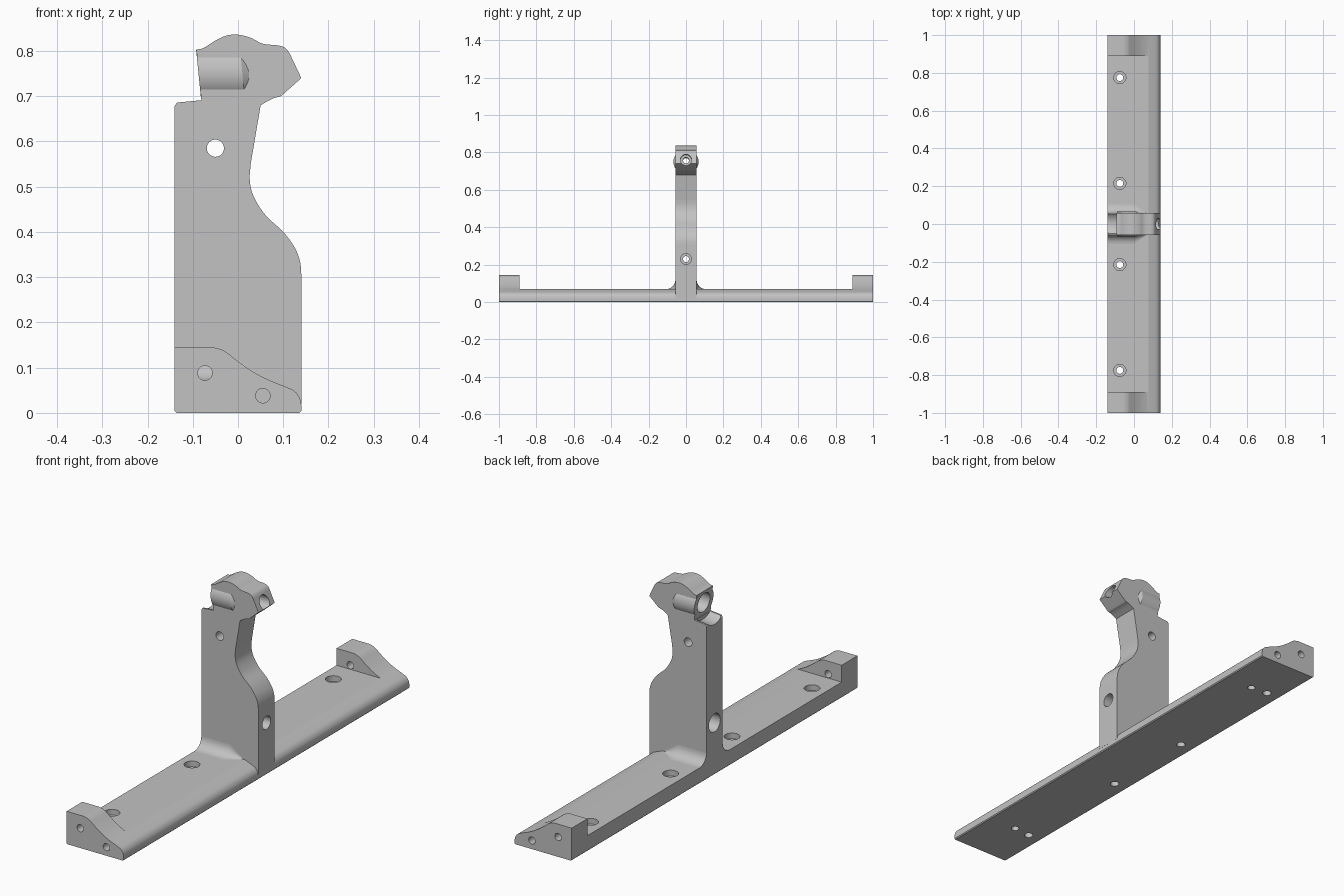
import bpy, bmesh, math
from mathutils import Vector

cube = bpy.data.objects.get("Cube")
if cube:
    bpy.data.objects.remove(cube)

grey = bpy.data.materials.new("plain grey")
grey.use_nodes = True
colour = (0.54, 0.54, 0.54, 1)
grey.diffuse_color = colour
for node in grey.node_tree.nodes:
    if node.type == "BSDF_PRINCIPLED":
        node.inputs["Base Color"].default_value = colour


def loft(name, rings):
    """Skin a row of equal-length closed rings and cap both ends."""
    bm = bmesh.new()
    loops = [[bm.verts.new(p) for p in ring] for ring in rings]
    count = len(loops[0])
    for a, b in zip(loops, loops[1:]):
        for i in range(count):
            j = (i + 1) % count
            bm.faces.new((a[i], a[j], b[j], b[i]))
    bm.faces.new(reversed(loops[0]))
    bm.faces.new(loops[-1])
    bmesh.ops.recalc_face_normals(bm, faces=bm.faces)
    mesh = bpy.data.meshes.new(name)
    bm.to_mesh(mesh)
    bm.free()
    mesh.materials.append(grey)
    obj = bpy.data.objects.new(name, mesh)
    bpy.context.collection.objects.link(obj)
    return obj


def prism(name, outline, half_depth):
    """Extrude an x-z outline along y."""
    return loft(name, [[(x, y, z) for x, z in outline] for y in (-half_depth, half_depth)])


def rod(name, start, end, radius, sides=40):
    """Round bar between two points."""
    start, end = Vector(start), Vector(end)
    turn = (end - start).to_track_quat("Z", "Y")
    angles = [math.tau * i / sides for i in range(sides)]
    circle = [turn @ Vector((radius * math.cos(t), radius * math.sin(t), 0)) for t in angles]
    return loft(name, [[centre + p for p in circle] for centre in (start, end)])


def curve(points, steps=5):
    """Smooth curve through the given points."""
    p = [Vector(q) for q in points]
    p = [2 * p[0] - p[1]] + p + [2 * p[-1] - p[-2]]
    out = []
    for a, b, c, d in zip(p, p[1:], p[2:], p[3:]):
        for i in range(steps):
            t = i / steps
            out.append(0.5 * (2 * b + (c - a) * t + (2 * a - 5 * b + 4 * c - d) * t ** 2
                              + (3 * b - a - 3 * c + d) * t ** 3))
    return [tuple(v) for v in out] + [tuple(points[-1])]


def cut(target, tools):
    """Subtract each tool from the target and discard it."""
    bpy.context.view_layer.objects.active = target
    for tool in tools:
        mod = target.modifiers.new("cut", "BOOLEAN")
        mod.operation = "DIFFERENCE"
        mod.solver = "EXACT"
        mod.object = tool
        bpy.ops.object.modifier_apply(modifier=mod.name)
        bpy.data.objects.remove(tool)


def finish(obj):
    bpy.ops.object.select_all(action="DESELECT")
    obj.select_set(True)
    bpy.context.view_layer.objects.active = obj
    bpy.ops.object.shade_smooth_by_angle(angle=math.radians(28))
    obj.modifiers.new("even shading", "WEIGHTED_NORMAL").keep_sharp = True


# Base rail: one swept section with a long pocket that leaves the end blocks
slope = curve([(-0.055, 0.145), (-0.03, 0.137), (0, 0.114), (0.035, 0.09), (0.07, 0.072),
               (0.105, 0.058), (0.125, 0.048), (0.136, 0.034), (0.14, 0.018)])
section = [(-0.14, 0.004), (-0.14, 0.145)] + slope + [(0.14, 0.004), (0.136, 0), (-0.136, 0)]
base = prism("base_rail", section, 1)
pocket = prism("pocket", [(-0.3, 0.07), (0.3, 0.07), (0.3, 0.3), (-0.3, 0.3)], 0.89)
cut(base, [pocket])

# Mounting, dowel and end holes
holes = []
for side in (-1, 1):
    for y in (0.215, 0.775):
        holes.append(rod("screw_hole", (-0.075, side * y, -0.1), (-0.075, side * y, 0.2), 0.018))
        holes.append(rod("counterbore", (-0.075, side * y, 0.045), (-0.075, side * y, 0.2), 0.032))
    holes.append(rod("dowel_hole", (0.004, side * 0.768, -0.1), (0.004, side * 0.768, 0.04), 0.016))
    holes.append(rod("end_hole", (-0.073, side * 0.87, 0.088), (-0.073, side * 1.1, 0.088), 0.016))
    holes.append(rod("end_hole", (0.055, side * 0.88, 0.038), (0.055, side * 1.1, 0.038), 0.016))
cut(base, holes)

# Upright plate with its waist and head
crown = curve([(-0.092, 0.803), (-0.075, 0.807), (-0.05, 0.823), (-0.025, 0.834), (0, 0.836),
               (0.028, 0.829), (0.055, 0.816), (0.09, 0.812), (0.105, 0.806), (0.114, 0.795)])
chin = curve([(0.095, 0.7), (0.075, 0.694), (0.05, 0.68)], 3)
waist = curve([(0.028, 0.55), (0.026, 0.515), (0.034, 0.48), (0.06, 0.438), (0.1, 0.4),
               (0.125, 0.366), (0.137, 0.335), (0.14, 0.305)])
outline = ([(-0.14, 0.02), (-0.14, 0.678), (-0.135, 0.686), (-0.081, 0.691)]
           + crown + [(0.14, 0.74)] + chin + waist + [(0.14, 0.02)])
thick = 0.057
upright = prism("upright", outline, thick)

# Flattened round boss swelling out of the head, with a slanted mouth
rings = []
for x, r in ((-0.087, 0.067), (0.01, 0.067), (0.035, 0.05)):
    ring = []
    for i in range(48):
        t = math.tau * (i + 0.5) / 48
        z = min(0.802, max(0.695, 0.75 + r * math.sin(t)))
        ring.append((x - 0.1 * (z - 0.747), r * math.cos(t), z))
    rings.append(ring)
boss = loft("head_boss", rings)

# Stepped bore through boss and head
for part in (upright, boss):
    cut(part, [rod("bore", (-0.2, 0, 0.743), (0.2, 0, 0.764), 0.016),
               rod("bore_left", (-0.2, 0, 0.743), (0, 0, 0.7535), 0.043)])

# Right bore mouth, cross hole, stepped side hole and shelf groove
cut(upright, [
    rod("bore_right", (0.075, 0, 0.7574), (0.2, 0, 0.764), 0.03),
    rod("cross_hole", (-0.05, -0.2, 0.585), (-0.05, 0.2, 0.585), 0.019),
    rod("side_hole", (-0.3, 0, 0.23), (0.3, 0, 0.23), 0.016),
    rod("side_hole_left", (-0.3, 0, 0.23), (-0.04, 0, 0.23), 0.04),
    rod("side_hole_right", (0.09, 0, 0.23), (0.3, 0, 0.23), 0.029),
    rod("shelf_groove", (-0.2, 0, 0.735), (-0.09, 0, 0.747), 0.075),
])

# Concave root fillets that fade out toward the rounded edge
fillets = []
for name, side in (("front_fillet", -1), ("back_fillet", 1)):
    rings = []
    for x, r in ((-0.14, 0.048), (0, 0.048), (0.06, 0.006)):
        ring = [(x, side * 0.045, 0.07 + r), (x, side * 0.045, 0.06), (x, side * (thick + r), 0.06)]
        for i in range(9):
            t = math.pi / 2 * i / 8
            ring.append((x, side * (thick + r - r * math.sin(t)), 0.07 + r - r * math.cos(t)))
        rings.append(ring)
    fillets.append(loft(name, rings))

for part in [base, upright, boss] + fillets:
    finish(part)
